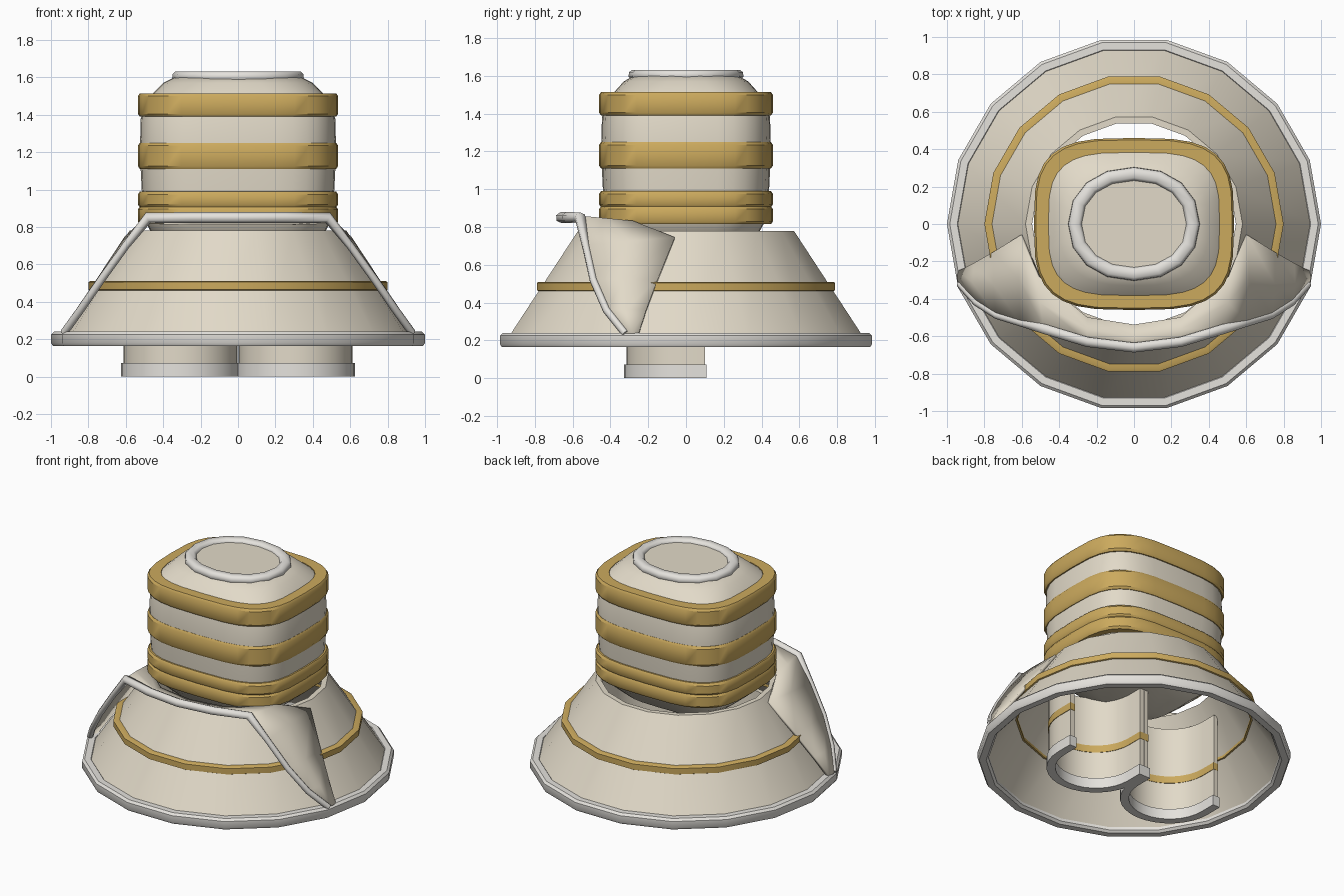
import bpy, bmesh
from math import sin, cos, pi, radians, copysign

if "Cube" in bpy.data.objects:
    bpy.data.objects.remove(bpy.data.objects["Cube"])


def material(name, rgb):
    m = bpy.data.materials.new(name)
    m.diffuse_color = (*rgb, 1)
    m.use_nodes = True
    m.node_tree.nodes["Principled BSDF"].inputs["Base Color"].default_value = m.diffuse_color
    return m


CREAM = material("cream", (0.76, 0.70, 0.58))
GOLD = material("gold", (0.60, 0.40, 0.11))
PALE = material("pale", (0.78, 0.76, 0.72))


def sheet(name, rows, mat, wrap_row=True, wrap_col=False, caps=False, angle=35):
    """Skin a list of equal-length point rows."""
    bm = bmesh.new()
    vs = [[bm.verts.new(p) for p in row] for row in rows]
    n, m = len(rows), len(rows[0])
    for i in range(n if wrap_col else n - 1):
        for j in range(m if wrap_row else m - 1):
            a, b = vs[i], vs[(i + 1) % n]
            k = (j + 1) % m
            bm.faces.new((a[j], a[k], b[k], b[j]))
    if caps:
        bm.faces.new(vs[0])
        bm.faces.new(vs[-1])
    bmesh.ops.recalc_face_normals(bm, faces=bm.faces)
    me = bpy.data.meshes.new(name)
    bm.to_mesh(me)
    bm.free()
    ob = bpy.data.objects.new(name, me)
    bpy.context.collection.objects.link(ob)
    me.materials.append(mat)
    bpy.context.view_layer.objects.active = ob
    ob.select_set(True)
    bpy.ops.object.shade_smooth_by_angle(angle=radians(angle))
    ob.select_set(False)
    return ob


def oval(a, b, z, n=2.0, seg=18):
    """Superellipse ring: n=2 is round, higher is squarer."""
    pts = []
    for i in range(seg):
        c, s = cos(2 * pi * i / seg), sin(2 * pi * i / seg)
        pts.append((a * copysign(abs(c) ** (2 / n), c),
                    b * copysign(abs(s) ** (2 / n), s), z))
    return pts


# Flared skirt, its rolled hem and gold stripe
def hoop(name, profile, mat):
    sheet(name, [oval(r, r, z) for r, z in profile], mat, wrap_col=True)


hoop("skirt", [(0.965, 0.2), (0.58, 0.78), (0.545, 0.78), (0.93, 0.2)], CREAM)
hoop("skirt_hem", [(0.99, 0.165), (1.0, 0.18), (1.0, 0.225), (0.985, 0.24),
                   (0.945, 0.24), (0.93, 0.22), (0.93, 0.18), (0.945, 0.165)], PALE)
hoop("skirt_stripe", [(0.80, 0.465), (0.80, 0.505), (0.79, 0.51), (0.745, 0.51),
                      (0.745, 0.46), (0.79, 0.46)], GOLD)

# Rounded-square torso with domed top and rounded underside
N, SEG = 3.4, 32
torso = [(0.22, 0.18, 0.64), (0.36, 0.30, 0.68), (0.46, 0.38, 0.76), (0.505, 0.43, 0.85),
         (0.515, 0.44, 1.0), (0.525, 0.45, 1.2), (0.52, 0.445, 1.38), (0.49, 0.42, 1.48),
         (0.45, 0.375, 1.52), (0.40, 0.33, 1.57), (0.33, 0.27, 1.605)]
rows = [oval(a, b, z, N if z < 1.5 else N - (z - 1.5) * 10, SEG) for a, b, z in torso]
sheet("torso", rows, CREAM, caps=True)

# Gold torso bands
for i, (z0, z1) in enumerate([(0.815, 0.91), (0.905, 0.99), (1.11, 1.25), (1.39, 1.515)]):
    prof = [(0.525, z0), (0.535, z0 + 0.015), (0.535, z1 - 0.015), (0.525, z1),
            (0.458, z1), (0.458, z0)]
    sheet(f"torso_band_{i}", [oval(a, a - 0.075, z, N, SEG) for a, z in prof],
          GOLD, wrap_col=True)

# Collar ring on the crown
prof = [(0.335, 1.575), (0.352, 1.595), (0.35, 1.618), (0.335, 1.632),
        (0.295, 1.632), (0.28, 1.615), (0.28, 1.58)]
sheet("top_collar", [oval(a, a - 0.048, z, 2.15, 16) for a, z in prof],
      PALE, wrap_col=True, angle=50)
sheet("top_cap", [oval(0.29, 0.242, 1.59, 2.15, 16), oval(0.29, 0.242, 1.612, 2.15, 16)],
      CREAM, caps=True)


# Open-backed half-tube legs, with foot rim and gold band
def channel(name, cx, r_out, r_in, z0, z1, mat, y_end=0.1):
    def at(r, z):
        arc = [(cx - r, y_end, z)]
        arc += [(cx + r * cos(pi + pi * t / 16), -0.01 + r * sin(pi + pi * t / 16), z)
                for t in range(17)]
        return arc + [(cx + r, y_end, z)]
    corners = [at(r_out, z0), at(r_out, z1), at(r_in, z1), at(r_in, z0)]
    sheet(name, [list(sec) for sec in zip(*corners)], mat, caps=True)


for side, s in (("left", -1), ("right", 1)):
    cx = s * 0.307
    channel(f"{side}_leg", cx, 0.305, 0.275, 0.01, 0.67, CREAM)
    channel(f"{side}_foot_rim", cx, 0.318, 0.262, 0.0, 0.073, PALE, 0.108)
    channel(f"{side}_leg_band", cx, 0.309, 0.272, 0.27, 0.32, GOLD, 0.102)

# Parted coat front: raised edge on one side, joined to the skirt on the other
edge = [(0.93, -0.32, 0.235), (0.84, -0.42, 0.36), (0.73, -0.49, 0.52),
        (0.60, -0.53, 0.70), (0.48, -0.56, 0.85), (0.25, -0.63, 0.85)]
join = [(0.93, -0.25, 0.235), (0.85, -0.21, 0.36), (0.745, -0.15, 0.52),
        (0.60, -0.06, 0.74), (0.51, -0.28, 0.825), (0.25, -0.50, 0.82)]


def mirrored(pts, mid):
    return pts + [mid] + [(-x, y, z) for x, y, z in reversed(pts)]


edge = mirrored(edge, (0, -0.66, 0.85))
join = mirrored(join, (0, -0.54, 0.82))
mid = [((a[0] + b[0]) * 0.505, (a[1] + b[1]) * 0.5, (a[2] + b[2]) / 2)
       for a, b in zip(edge, join)]
coat = sheet("coat_front", [edge, mid, join], CREAM, wrap_row=False, angle=60)
solid = coat.modifiers.new("thickness", "SOLIDIFY")
solid.thickness = 0.02
solid.offset = 0

# Piped trim along the coat edge
curve = bpy.data.curves.new("coat_trim", "CURVE")
curve.dimensions = "3D"
curve.bevel_depth = 0.03
curve.bevel_resolution = 1
curve.use_fill_caps = True
sp = curve.splines.new("POLY")
sp.points.add(len(edge) - 1)
for p, co in zip(sp.points, edge):
    p.co = (*co, 1)
    p.radius = 1.0 if co[2] > 0.8 else 0.7
curve.materials.append(PALE)
bpy.context.collection.objects.link(bpy.data.objects.new("coat_trim", curve))
